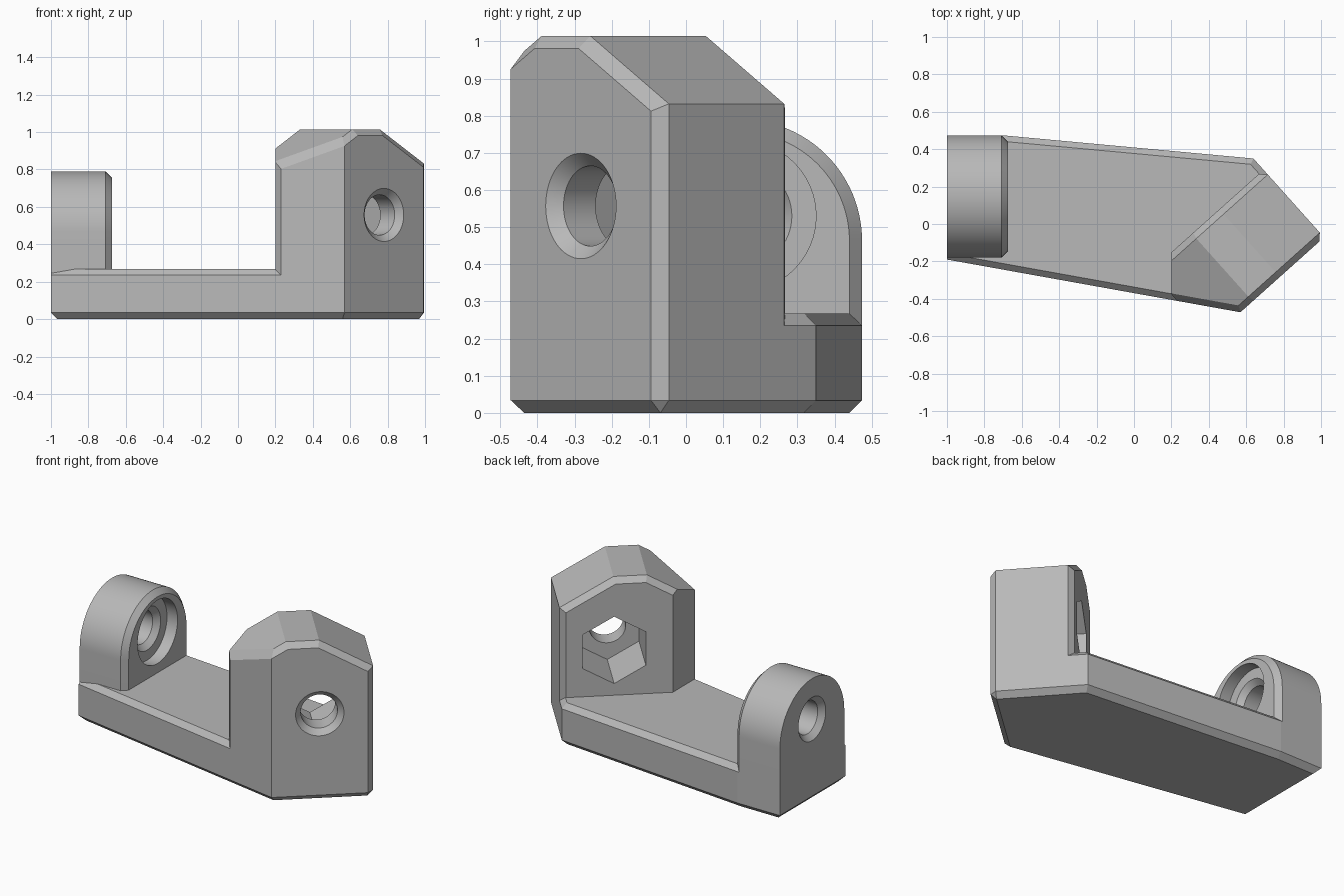
import bpy
import bmesh
from math import cos, sin, pi, radians, sqrt
from mathutils import Vector

if "Cube" in bpy.data.objects:
    bpy.data.objects.remove(bpy.data.objects["Cube"])

grey = bpy.data.materials.new("plain_grey")
grey.use_nodes = True
colour = (0.48, 0.48, 0.48, 1)
grey.diffuse_color = colour
grey.node_tree.nodes["Principled BSDF"].inputs["Base Color"].default_value = colour

X, Y, Z = Vector((1, 0, 0)), Vector((0, 1, 0)), Vector((0, 0, 1))
C = 0.034          # chamfer size
STEP = 0.235       # height where the base walls end and the uprights begin


def finish(bm, name):
    bmesh.ops.recalc_face_normals(bm, faces=bm.faces[:])
    mesh = bpy.data.meshes.new(name)
    bm.to_mesh(mesh)
    bm.free()
    mesh.materials.append(grey)
    obj = bpy.data.objects.new(name, mesh)
    bpy.context.collection.objects.link(obj)
    return obj


def plane(normal, point):
    normal = normal.normalized()
    return normal, normal.dot(point)


def wall(x1, y1, x2, y2):
    """Vertical plane through two plan points, solid on its left."""
    return plane(Vector((y2 - y1, x1 - x2, 0)), Vector((x1, y1, 0)))


def chamfer(a, b, size=C):
    return a[0] + b[0], a[1] + b[1] - size


def convex(name, planes):
    """Solid left after trimming a big block by each plane."""
    bm = bmesh.new()
    bmesh.ops.create_cube(bm, size=6)
    for normal, dist in planes:
        length = normal.length
        no = normal / length
        bmesh.ops.bisect_plane(bm, geom=bm.verts[:] + bm.edges[:] + bm.faces[:],
                               plane_co=no * (dist / length), plane_no=no,
                               dist=1e-5, clear_outer=True)
        rim = [e for e in bm.edges if e.is_boundary]
        if rim:
            bmesh.ops.holes_fill(bm, edges=rim, sides=0)
    return finish(bm, name)


def loft(name, rings):
    """Bridge equal rings of points and cap both ends."""
    bm = bmesh.new()
    loops = [[bm.verts.new(p) for p in ring] for ring in rings]
    count = len(loops[0])
    for a, b in zip(loops, loops[1:]):
        for i in range(count):
            j = (i + 1) % count
            bm.faces.new((a[i], a[j], b[j], b[i]))
    bm.faces.new(loops[0])
    bm.faces.new(loops[-1])
    return finish(bm, name)


def turned(name, origin, axis, side, steps, sides=64):
    """Stepped cutter: steps are (distance along axis, radius)."""
    return loft(name, [[origin + axis * d + (side * sin(2 * pi * i / sides)
                        + Z * cos(2 * pi * i / sides)) * r
                        for i in range(sides)] for d, r in steps])


def cut(target, cutter):
    cutter.hide_render = True
    mod = target.modifiers.new("cut", "BOOLEAN")
    mod.operation = "DIFFERENCE"
    mod.solver = "EXACT"
    mod.object = cutter
    bpy.context.view_layer.objects.active = target
    bpy.ops.object.modifier_apply(modifier=mod.name)
    bpy.data.objects.remove(cutter)


# Directions of the angled post: along its face, and out of its face
out = Vector((0.667, -0.745, 0)).normalized()
along = Vector((-out.y, out.x, 0))
hole = Vector((0.78, -0.283, 0.557))

# Walls shared by the base and the post
front = wall(-1, -0.19, 0.57, -0.472)
outer = plane(out, hole)
right = plane(along, hole + along * 0.317)
corner = chamfer(outer, right)

# Base plate with chamfered rims
back = wall(0.64, 0.35, -0.70, 0.474)
back_end = plane(Y, Y * 0.474)
end = plane(-X, -X)
bottom = plane(-Z, Vector())
deck = plane(Z, Z * (STEP + 0.032))
sides = [front, outer, right, back, back_end, end]
convex("base_plate", sides + [bottom, deck, corner]
       + [chamfer(bottom, s) for s in sides + [corner]]
       + [chamfer(deck, s, 0.032) for s in sides if s is not end])

# Angled post with a faceted top
inner = plane(-out, hole - out * 0.485)
flank = plane(-X, X * 0.2)
top = plane(Z, Z * 1.015)
peak = Vector((hole.x, hole.y, 1.015))
slope_right = plane(along * 0.5 + Z * sqrt(0.75), peak)
slope_left = plane(along * -0.5 + Z * sqrt(0.75), peak - along * 0.196)
roof = [top, slope_right, slope_left]
post = convex("angled_post", [front, outer, right, inner, flank,
                              plane(-Z, Z * STEP), corner] + roof
              + [chamfer(outer, r) for r in roof]
              + [chamfer(inner, r) for r in roof + [right]]
              + [chamfer(front, slope_left), chamfer(front, flank, 0.03)])

# Bolt hole and six-sided nut pocket in the post
cut(post, turned("bolt_cutter", hole, out, along,
                 [(0.05, 0.192), (-C, 0.108), (-0.3, 0.108)]))
cut(post, turned("nut_cutter", hole, out, along,
                 [(-0.15, 0.215), (-0.6, 0.215)], 6))

# Rounded ear with one chamfered rim
mid, radius, centre = 0.147, 0.327, 0.463


def arch(x, r):
    arc = [Vector((x, mid + r * cos(pi * i / 48), centre + r * sin(pi * i / 48)))
           for i in range(49)]
    return [Vector((x, mid + r, STEP))] + arc + [Vector((x, mid - r, STEP))]


ear = loft("rounded_ear", [arch(-1, radius), arch(-0.675 - C, radius),
                           arch(-0.675, radius - C)])

# Bore through the ear, with a wide recess on the inner side
bore = Vector((-1, mid, 0.53))
cut(ear, turned("bore_cutter", bore, X, Y,
                [(-0.05, 0.188), (C, 0.105), (0.25 - C, 0.105),
                 (0.25, 0.138), (0.25, 0.203), (0.4, 0.203)]))

# Smooth the round surfaces, keep the edges crisp
for obj in (post, ear):
    bpy.ops.object.select_all(action="DESELECT")
    obj.select_set(True)
    bpy.context.view_layer.objects.active = obj
    bpy.ops.object.shade_smooth_by_angle(angle=radians(20))
